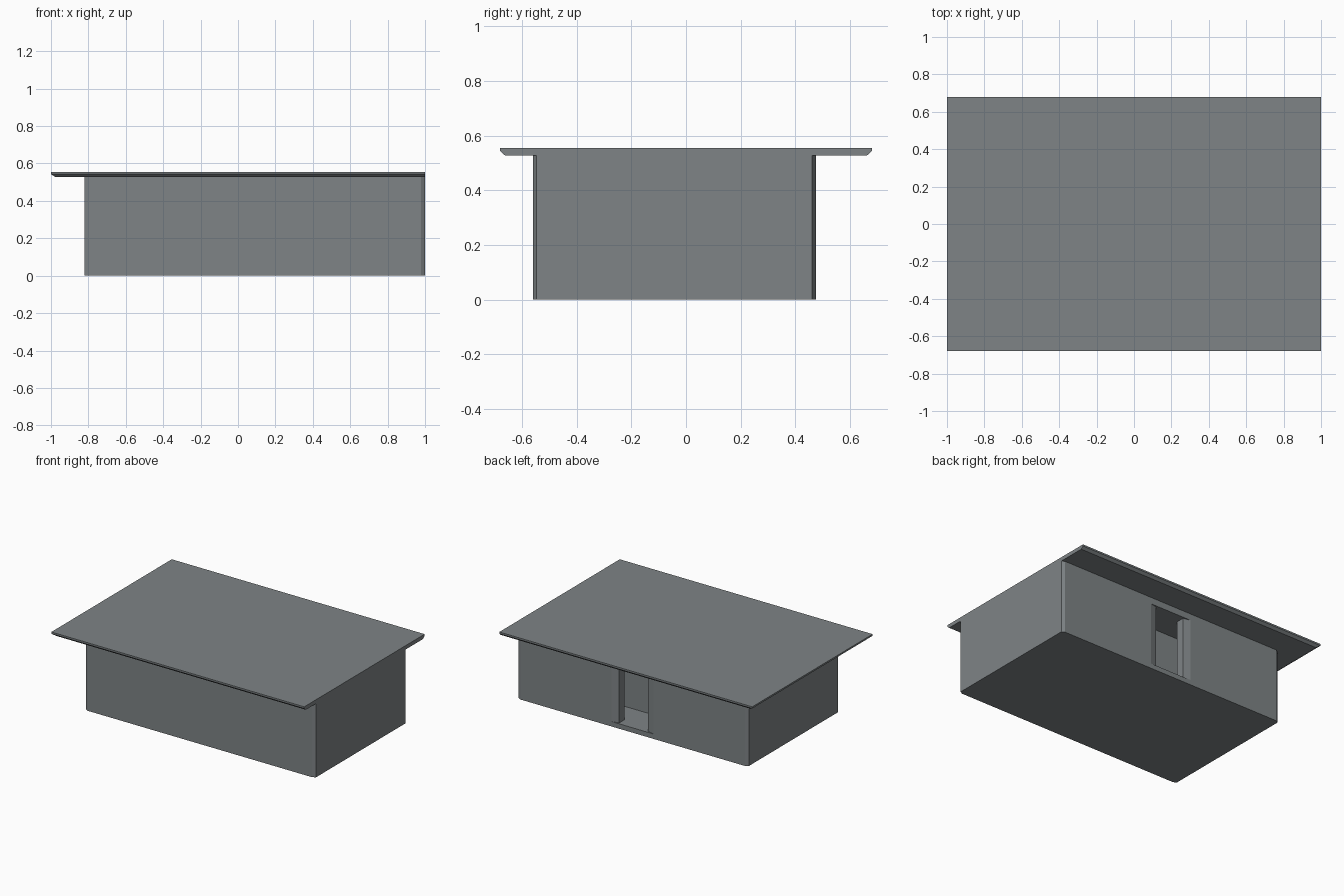
import bpy, bmesh

if "Cube" in bpy.data.objects:
    bpy.data.objects.remove(bpy.data.objects["Cube"])

grey = bpy.data.materials.new("slate grey")
grey.diffuse_color = (0.21, 0.23, 0.238, 1)
grey.use_nodes = True
grey.node_tree.nodes["Principled BSDF"].inputs["Base Color"].default_value = grey.diffuse_color

X0, X1, Y0, Y1 = -0.82, 1.0, -0.56, 0.475   # body footprint
ZR, TOP = 0.527, 0.555                      # roof underside and top
FLOOR, CEIL = 0.035, 0.48                   # room heights
MID = (X0 + X1) / 2                         # doorway centre


def prism(name, outline, z0, z1, inset=None):
    """Vertical prism; inset optionally gives a different bottom outline."""
    bm = bmesh.new()
    low = [bm.verts.new((x, y, z0)) for x, y in (inset or outline)]
    high = [bm.verts.new((x, y, z1)) for x, y in outline]
    bm.faces.new(low[::-1])
    bm.faces.new(high)
    n = len(low)
    for i in range(n):
        j = (i + 1) % n
        bm.faces.new((low[i], low[j], high[j], high[i]))
    bmesh.ops.recalc_face_normals(bm, faces=bm.faces)
    me = bpy.data.meshes.new(name)
    bm.to_mesh(me)
    bm.free()
    me.materials.append(grey)
    ob = bpy.data.objects.new(name, me)
    bpy.context.collection.objects.link(ob)
    return ob


def rect(x0, x1, y0, y1):
    return [(x0, y0), (x1, y0), (x1, y1), (x0, y1)]


# body: plan outline with shallow chamfered corners, hollowed by a
# wide room behind a slightly splayed doorway in the back wall
cx, cy = 0.022, 0.013
body = prism("body", [
    (X0 + cx, Y0), (X1 - cx, Y0), (X1, Y0 + cy), (X1, Y1 - cy),
    (X1 - cx, Y1), (X0 + cx, Y1), (X0, Y1 - cy), (X0, Y0 + cy)], 0, ZR)

wall, back, depth = 0.07, 0.24, 0.012
a, b = 0.114, 0.165                         # inner / outer half widths
s = (b - a) / depth * 0.05                  # splay carried past the wall face
cut = [(X0 + wall, Y1 - back), (X1 - wall, Y1 - back), (X1 - wall, Y1 - wall),
       (MID + a, Y1 - wall), (MID + a, Y1 - depth), (MID + b + s, Y1 + 0.05),
       (MID - b - s, Y1 + 0.05), (MID - a, Y1 - depth), (MID - a, Y1 - wall),
       (X0 + wall, Y1 - wall)]
cutter = prism("room_cutter", cut, FLOOR, CEIL)
cutter.hide_render = True
cutter.hide_set(True)
mod = body.modifiers.new("room", "BOOLEAN")
mod.operation = "DIFFERENCE"
mod.solver = "EXACT"
mod.object = cutter

# roof: thin slab, underside bevelled on three sides, flush with the right wall
r = 0.68
prism("roof_underside", rect(-1, 1, -r, r), ZR, 0.543, rect(-0.975, 1, -r + 0.018, r - 0.018))
prism("roof_slab", rect(-1, 1, -r, r), 0.543, TOP)
